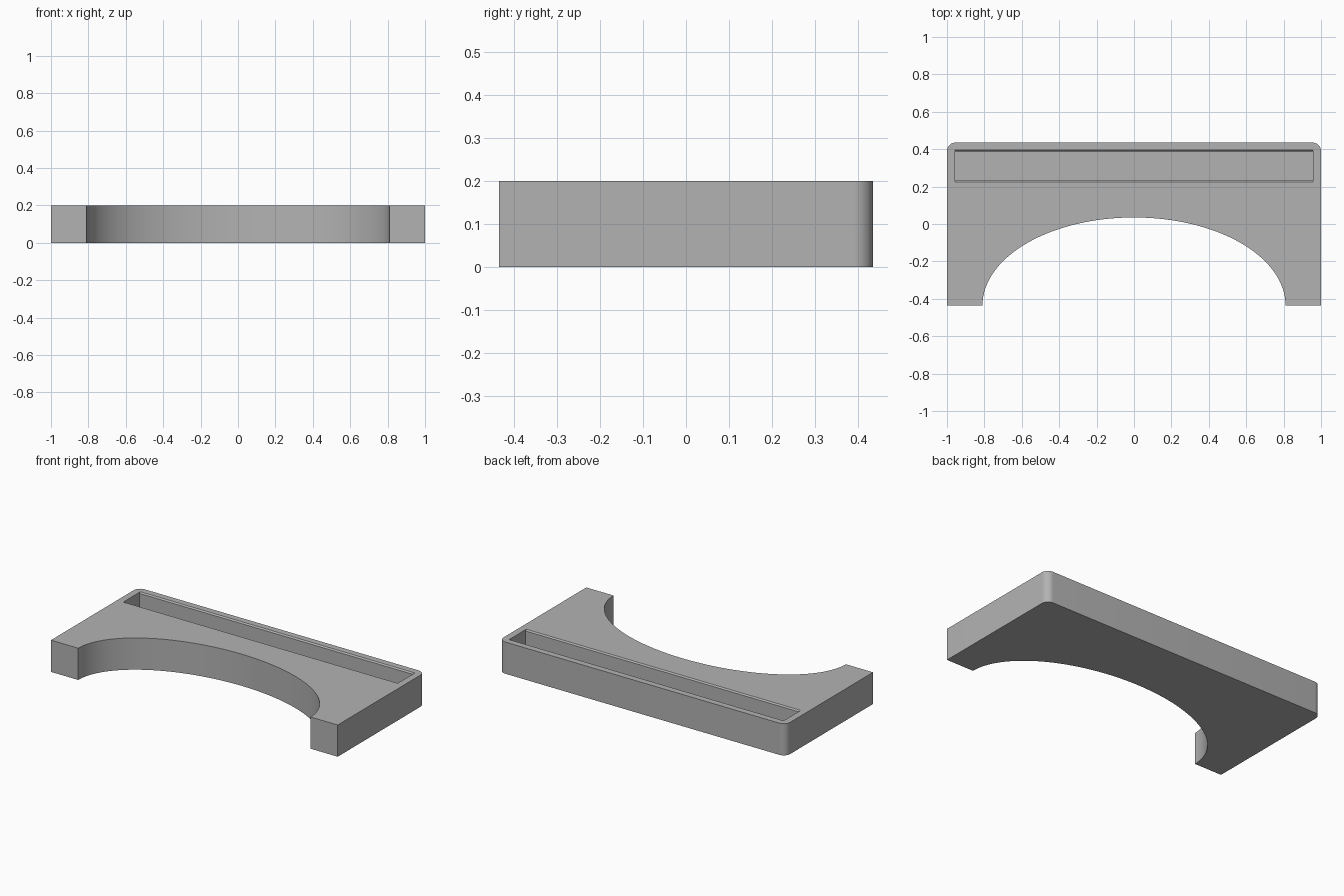
import bpy, bmesh
from math import pi, cos, sin

cube = bpy.data.objects.get("Cube")
if cube:
    bpy.data.objects.remove(cube, do_unlink=True)

HEIGHT = 0.2
HALF_X, HALF_Y = 1.0, 0.435
CORNER = 0.045
ARCH_X, ARCH_Y = 0.81, 0.47

gray = bpy.data.materials.new("plain gray")
gray.use_nodes = True
color = (0.45, 0.45, 0.45, 1)
gray.diffuse_color = color
gray.node_tree.nodes["Principled BSDF"].inputs["Base Color"].default_value = color


def arc(cx, cy, rx, ry, start, end, steps):
    angles = [start + (end - start) * i / steps for i in range(steps + 1)]
    return [(cx + rx * cos(a), cy + ry * sin(a)) for a in angles]


def prism(name, points, axis, low, high):
    """Extrude a closed outline along z or x."""
    bm = bmesh.new()
    place = (lambda p: (p[0], p[1], low)) if axis == "z" else (lambda p: (low, p[0], p[1]))
    face = bm.faces.new([bm.verts.new(place(p)) for p in points])
    grown = bmesh.ops.extrude_face_region(bm, geom=[face])["geom"]
    step = (0, 0, high - low) if axis == "z" else (high - low, 0, 0)
    bmesh.ops.translate(bm, vec=step, verts=[v for v in grown if isinstance(v, bmesh.types.BMVert)])
    bmesh.ops.recalc_face_normals(bm, faces=bm.faces)
    mesh = bpy.data.meshes.new(name)
    bm.to_mesh(mesh)
    bm.free()
    mesh.materials.append(gray)
    obj = bpy.data.objects.new(name, mesh)
    bpy.context.collection.objects.link(obj)
    return obj


# Body outline: rounded back corners and an elliptical arch cut from the front
outline = [(HALF_X, -HALF_Y)]
outline += arc(HALF_X - CORNER, HALF_Y - CORNER, CORNER, CORNER, 0, pi / 2, 10)
outline += arc(CORNER - HALF_X, HALF_Y - CORNER, CORNER, CORNER, pi / 2, pi, 10)
outline += [(-HALF_X, -HALF_Y)]
outline += arc(0, -HALF_Y, ARCH_X, ARCH_Y, pi, 0, 64)
body = prism("curved_base", outline, "z", 0, HEIGHT)

# Long slot with a narrow chamfer along its two long rims
front, back, floor, bevel, above = 0.232, 0.387, 0.04, 0.008, 0.25
slot = [(front, floor), (back, floor), (back, HEIGHT - bevel),
        (back + bevel, HEIGHT), (back + bevel, above),
        (front - bevel, above), (front - bevel, HEIGHT), (front, HEIGHT - bevel)]
cutter = prism("slot_cutter", slot, "x", -0.957, 0.957)
cutter.hide_render = True

cut = body.modifiers.new("slot", "BOOLEAN")
cut.operation = "DIFFERENCE"
cut.solver = "EXACT"
cut.object = cutter
bpy.context.view_layer.objects.active = body
bpy.ops.object.select_all(action="DESELECT")
body.select_set(True)
bpy.ops.object.modifier_apply(modifier=cut.name)
bpy.data.objects.remove(cutter, do_unlink=True)

# Smooth arch and corners, crisp rims
bpy.ops.object.shade_smooth_by_angle(angle=pi / 6)
